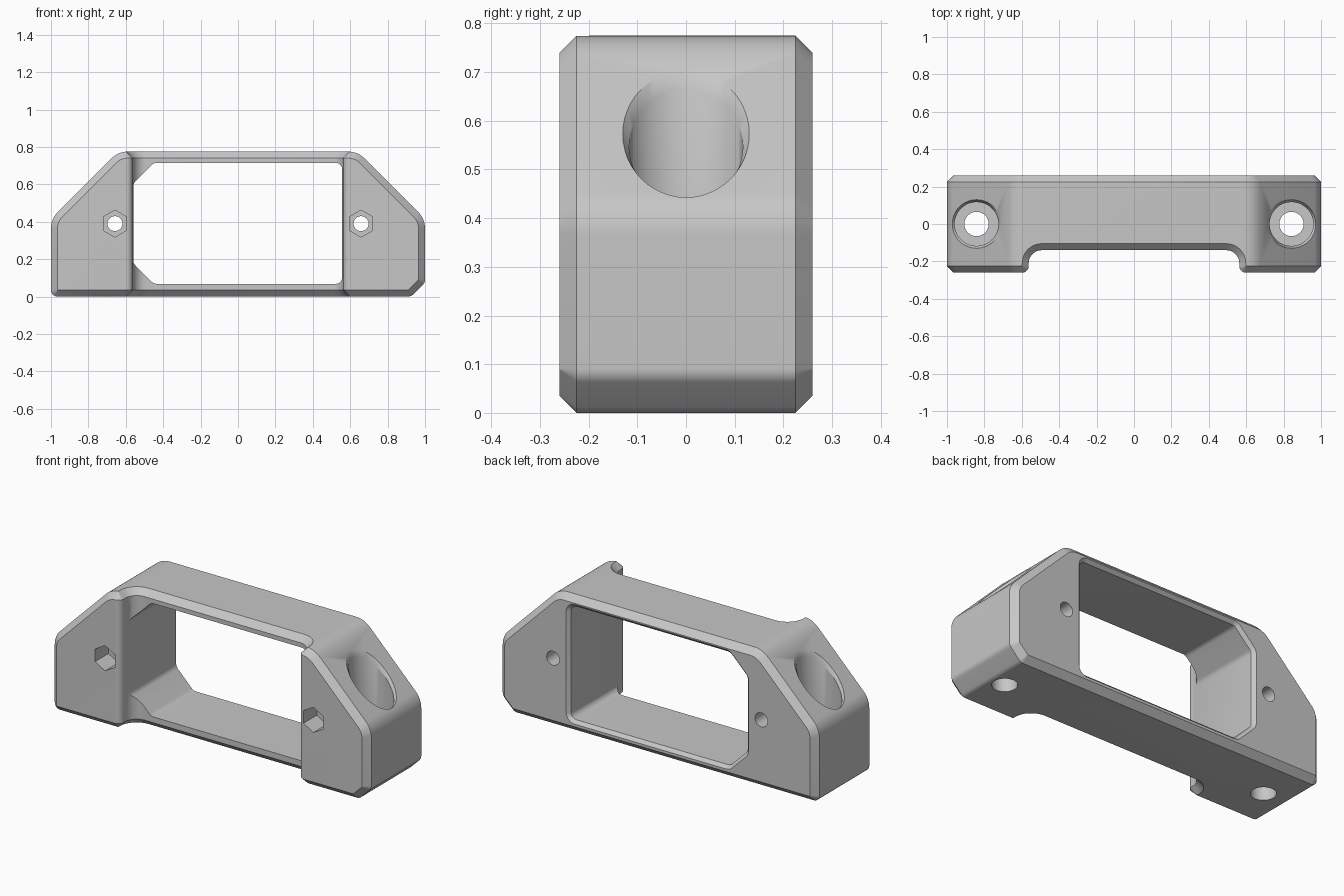
import bpy
import bmesh
import math
from mathutils import Vector

cube = bpy.data.objects.get("Cube")
if cube:
    bpy.data.objects.remove(cube, do_unlink=True)

grey = bpy.data.materials.new("plain grey")
grey.use_nodes = True
colour = (0.57, 0.57, 0.57, 1)
grey.diffuse_color = colour
grey.node_tree.nodes["Principled BSDF"].inputs["Base Color"].default_value = colour

CHAMFER = 0.035


def outline(corners, grow=0.0, steps=8):
    """Counter-clockwise (u, v, radius) corners, offset by grow and rounded."""
    pts = [Vector(c[:2]) for c in corners]
    count = len(pts)
    moved, signs = [], []
    for i, p in enumerate(pts):
        a = (p - pts[i - 1]).normalized()
        b = (pts[(i + 1) % count] - p).normalized()
        na, nb = Vector((a.y, -a.x)), Vector((b.y, -b.x))
        moved.append(p + (na + nb) * grow / (1 + na.dot(nb)))
        signs.append(1 if a.x * b.y - a.y * b.x > 0 else -1)
    result = []
    for i, p in enumerate(moved):
        a = (moved[i - 1] - p).normalized()
        b = (moved[(i + 1) % count] - p).normalized()
        radius = max(0.002, corners[i][2] + grow * signs[i])
        half = a.angle(b) / 2
        centre = p + (a + b).normalized() * radius / math.sin(half)
        start = p + a * radius / math.tan(half) - centre
        end = p + b * radius / math.tan(half) - centre
        for k in range(steps + 1):
            t = k / steps
            sweep = math.pi - 2 * half
            result.append(centre + (start * math.sin((1 - t) * sweep)
                                    + end * math.sin(t * sweep)) / math.sin(sweep))
    return result


def circle(x, y, radius, sides, turn=0.0):
    return [Vector((x + radius * math.cos(turn + math.tau * k / sides),
                    y + radius * math.sin(turn + math.tau * k / sides)))
            for k in range(sides)]


def loft(name, rings):
    """Closed solid through rings that have equal point counts."""
    bm = bmesh.new()
    loops = [[bm.verts.new(p) for p in ring] for ring in rings]
    for low, high in zip(loops, loops[1:]):
        for k in range(len(low)):
            bm.faces.new((low[k - 1], low[k], high[k], high[k - 1]))
    bm.faces.new(loops[0])
    bm.faces.new(loops[-1])
    bmesh.ops.recalc_face_normals(bm, faces=bm.faces)
    mesh = bpy.data.meshes.new(name)
    bm.to_mesh(mesh)
    bm.free()
    obj = bpy.data.objects.new(name, mesh)
    bpy.context.collection.objects.link(obj)
    return obj


def at_y(points, y):
    return [(p.x, y, p.y) for p in points]


def at_z(points, z):
    return [(p.x, p.y, z) for p in points]


# Bracket body: sloped shoulders, chamfered front and back rims
side = [(-1, 0, 0.035), (0.925, 0, 0.04), (1, 0.075, 0.04), (1, 0.415, 0.12),
        (0.64, 0.775, 0.12), (-0.64, 0.775, 0.12), (-1, 0.415, 0.12)]
body = loft("bracket_body", [at_y(outline(side, g), y) for y, g in (
    (-0.26, -CHAMFER), (-0.26 + CHAMFER, 0), (0.26 - CHAMFER, 0), (0.26, -CHAMFER))])
body.data.materials.append(grey)
cutters = []

# Front recess between the two end blocks, flared at top and bottom
front = -0.2605
recess = [(-0.7, -0.5, 0), (0.7, -0.5, 0), (0.7, front, 0),
          (0.563, front, 0.036), (0.563, -0.14, 0.07),
          (-0.563, -0.14, 0.07), (-0.563, front, 0.036), (-0.7, front, 0)]
cutters.append(loft("recess_cutter", [at_z(outline(recess, g), z) for z, g in (
    (-0.1, CHAMFER), (0, CHAMFER), (CHAMFER, 0),
    (0.775 - CHAMFER, 0), (0.775, CHAMFER), (0.9, CHAMFER))]))

# Main window, cut corners on one side and a fine bevel at the back
window = [(-0.45, 0.068, 0.04), (0.557, 0.068, 0.035), (0.557, 0.715, 0.035),
          (-0.45, 0.715, 0.04), (-0.56, 0.605, 0.04), (-0.56, 0.178, 0.04)]
cutters.append(loft("window_cutter", [at_y(outline(window, g), y) for y, g in (
    (-0.4, 0), (0.242, 0), (0.26, 0.018), (0.3, 0.018))]))

for s in (-1, 1):
    # Vertical bolt holes with a rimmed counterbore on the slope
    def on_slope(radius, lift):
        return [(p.x, p.y, 1.415 - abs(p.x) + lift)
                for p in circle(s * 0.842, 0, radius, 48)]
    bore = circle(s * 0.842, 0, 0.117, 48)
    cutters.append(loft("counterbore_cutter", [
        on_slope(0.13, 0.2), on_slope(0.13, 0), on_slope(0.117, -0.025),
        at_z(bore, 0.2)]))
    bolt = circle(s * 0.842, 0, 0.065, 40)
    cutters.append(loft("bolt_cutter", [at_z(bolt, -0.1), at_z(bolt, 0.3)]))

    # Cross holes with hexagonal nut pockets at the front
    pin = circle(s * 0.658, 0.39, 0.04, 32)
    cutters.append(loft("pin_cutter", [at_y(pin, -0.2), at_y(pin, 0.4)]))
    nut = circle(s * 0.658, 0.39, 0.072, 6, math.pi / 2)
    cutters.append(loft("nut_cutter", [at_y(nut, -0.4), at_y(nut, -0.14)]))

# Apply the cuts and shade
bpy.ops.object.select_all(action="DESELECT")
bpy.context.view_layer.objects.active = body
body.select_set(True)
for cutter in cutters:
    cutter.hide_render = True
    cut = body.modifiers.new(cutter.name, "BOOLEAN")
    cut.operation = "DIFFERENCE"
    cut.solver = "EXACT"
    cut.object = cutter
    bpy.ops.object.modifier_apply(modifier=cut.name)
    bpy.data.objects.remove(cutter, do_unlink=True)
bpy.ops.object.shade_smooth_by_angle(angle=math.radians(30))
